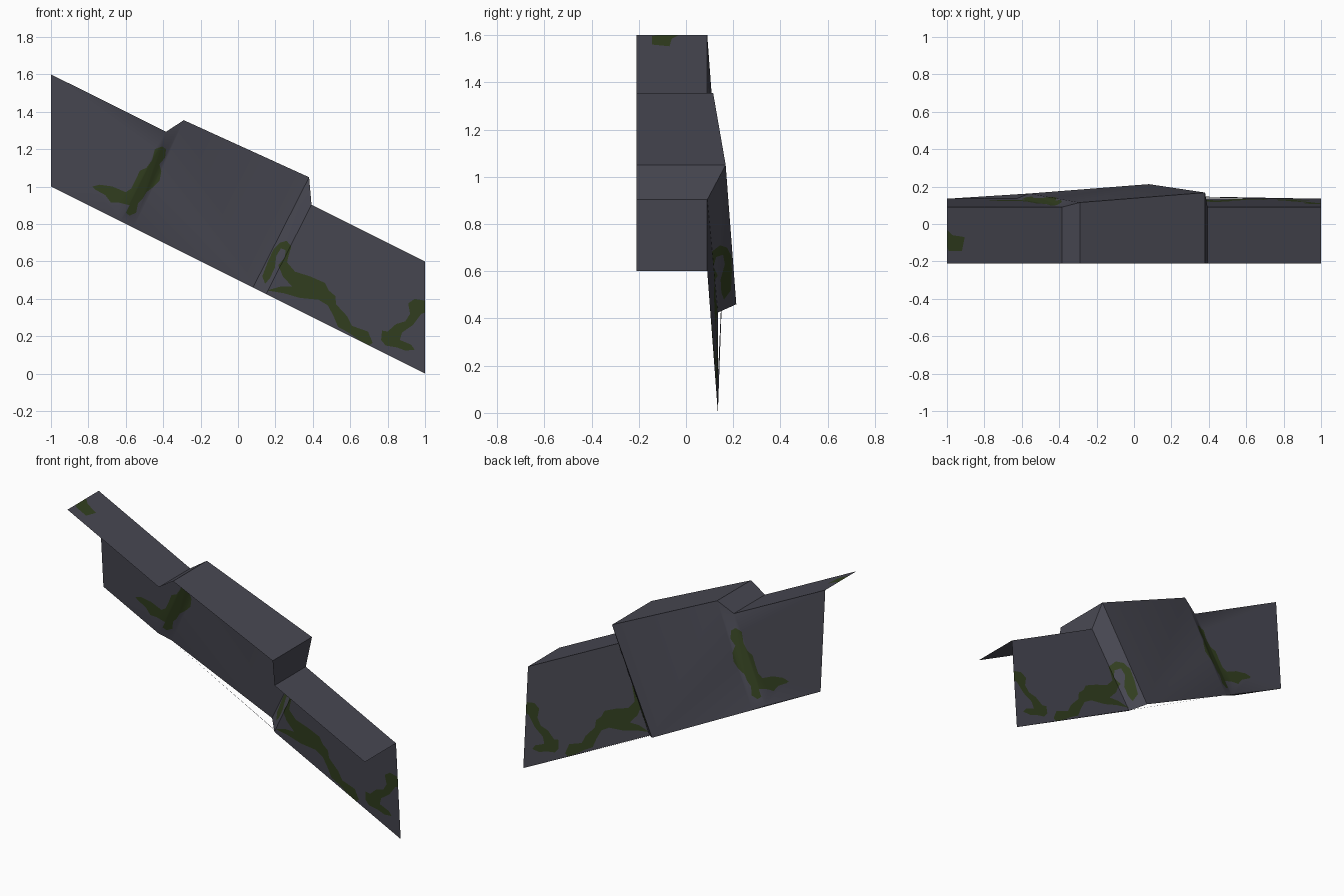
import bpy, bmesh, math
from mathutils import Vector
from mathutils.geometry import delaunay_2d_cdt, intersect_point_tri_2d, barycentric_transform

if "Cube" in bpy.data.objects:
    bpy.data.objects.remove(bpy.data.objects["Cube"])


def material(name, rgb):
    m = bpy.data.materials.new(name)
    m.diffuse_color = (*rgb, 1)
    m.use_nodes = True
    m.node_tree.nodes["Principled BSDF"].inputs["Base Color"].default_value = m.diffuse_color
    return m


ROCK = material("dark_rock", (0.065, 0.065, 0.085))
MOSS = material("moss_green", (0.032, 0.05, 0.014))


def inside(p, poly):
    hit = False
    for a, b in zip(poly, poly[1:] + poly[:1]):
        if (a[1] > p.y) != (b[1] > p.y):
            if p.x < a[0] + (p.y - a[1]) * (b[0] - a[0]) / (b[1] - a[1]):
                hit = not hit
    return hit


def patched_sheet(name, row_a, row_b, axis, outlines, facing):
    """Sheet between two rows of points, with moss outlines cut into it.
    axis is the second flat coordinate of the outlines (1 = y, 2 = z)."""
    flat = lambda p: Vector((p[0], p[axis]))
    a = [Vector(p) for p in row_a]
    b = [Vector(p) for p in row_b]
    tris = []
    for i in range(len(a) - 1):
        tris += [(a[i], a[i + 1], b[i + 1]), (a[i], b[i + 1], b[i])]
    # all panel borders and outlines become edges of one triangulation
    pts, edges = [], []
    for loop in [[flat(p) for p in t] for t in tris] + outlines:
        s, n = len(pts), len(loop)
        pts += [Vector(p) for p in loop]
        edges += [(s + i, s + (i + 1) % n) for i in range(n)]
    verts, _, faces = delaunay_2d_cdt(pts, edges, [], 0, 1e-5)[:3]

    bm = bmesh.new()
    made = {}
    for f in faces:
        c = sum((verts[i] for i in f), Vector((0, 0))) / len(f)
        tri = next((t for t in tris
                    if intersect_point_tri_2d(c, *[flat(p) for p in t])), None)
        if tri is None:
            continue
        flat3 = [flat(p).to_3d() for p in tri]
        for i in f:
            if i not in made:
                made[i] = bm.verts.new(
                    barycentric_transform(verts[i].to_3d(), *flat3, *tri))
        face = bm.faces.new([made[i] for i in f])
        face.material_index = int(any(inside(c, o) for o in outlines))
        face.normal_update()
        if face.normal.dot(Vector(facing)) < 0:
            face.normal_flip()
    me = bpy.data.meshes.new(name)
    bm.to_mesh(me)
    bm.free()
    me.materials.append(ROCK)
    me.materials.append(MOSS)
    ob = bpy.data.objects.new(name, me)
    bpy.context.collection.objects.link(ob)
    bpy.ops.object.select_all(action='DESELECT')
    ob.select_set(True)
    bpy.context.view_layer.objects.active = ob
    bpy.ops.object.shade_smooth_by_angle(angle=math.radians(30))
    return ob


# sloping top edge and foot of the rock wall, with the raised block in the middle
top = [(-1, .09, 1.6), (-.385, .09, 1.293), (-.29, .115, 1.355),
       (.38, .168, 1.05), (.393, .09, .903), (1, .09, .6)]
foot = [(-1, .135, 1), (-.63, .135, .815), (-.56, .163, .78),
        (.08, .213, .46), (.15, .135, .425), (1, .135, 0)]
ledge_edge = [(x, -.21, z) for x, y, z in top]

# moss outlines on the wall (x, z)
left_moss = [(-.78, 1), (-.74, 1.01), (-.67, 1), (-.6, .97), (-.57, .99),
             (-.545, 1.04), (-.525, 1.085), (-.49, 1.1), (-.46, 1.14),
             (-.445, 1.2), (-.405, 1.215), (-.385, 1.2), (-.39, 1.155),
             (-.42, 1.12), (-.41, 1.08), (-.42, 1.03), (-.45, 1), (-.49, .97),
             (-.51, .935), (-.535, .91), (-.545, .86), (-.58, .845),
             (-.6, .86), (-.58, .9), (-.64, .915), (-.68, .915), (-.71, .955),
             (-.765, .985)]
middle_moss = [(.13, .52), (.16, .6), (.19, .665), (.225, .7), (.26, .71),
               (.285, .68), (.27, .63), (.262, .595), (.305, .545),
               (.385, .52), (.465, .485), (.485, .445), (.52, .415),
               (.525, .37), (.585, .305), (.61, .255), (.695, .225),
               (.72, .165), (.7, .15), (.64, .185), (.59, .22), (.535, .25),
               (.51, .31), (.48, .365), (.43, .395), (.33, .405),
               (.245, .43), (.155, .445), (.225, .465), (.29, .465),
               (.24, .52), (.215, .58), (.25, .62), (.255, .66), (.23, .67),
               (.205, .63), (.197, .565), (.17, .51), (.145, .48)]
right_moss = [(1, .39), (.945, .4), (.91, .375), (.92, .32), (.895, .28),
              (.845, .265), (.8, .225), (.77, .23), (.765, .18), (.79, .15),
              (.85, .14), (.895, .123), (.945, .128), (.925, .155),
              (.865, .18), (.877, .22), (.935, .26), (.98, .32), (1, .326)]
# moss on the ledge (x, y)
ledge_moss = [(-1, -.03), (-.97, -.06), (-.905, -.07), (-.92, -.145),
              (-.99, -.145), (-1, -.12)]

patched_sheet("rock_wall", top, foot, 2,
              [left_moss, middle_moss, right_moss], (0, 1, 0))
patched_sheet("top_ledge", top, ledge_edge, 1, [ledge_moss], (0, 0, 1))
